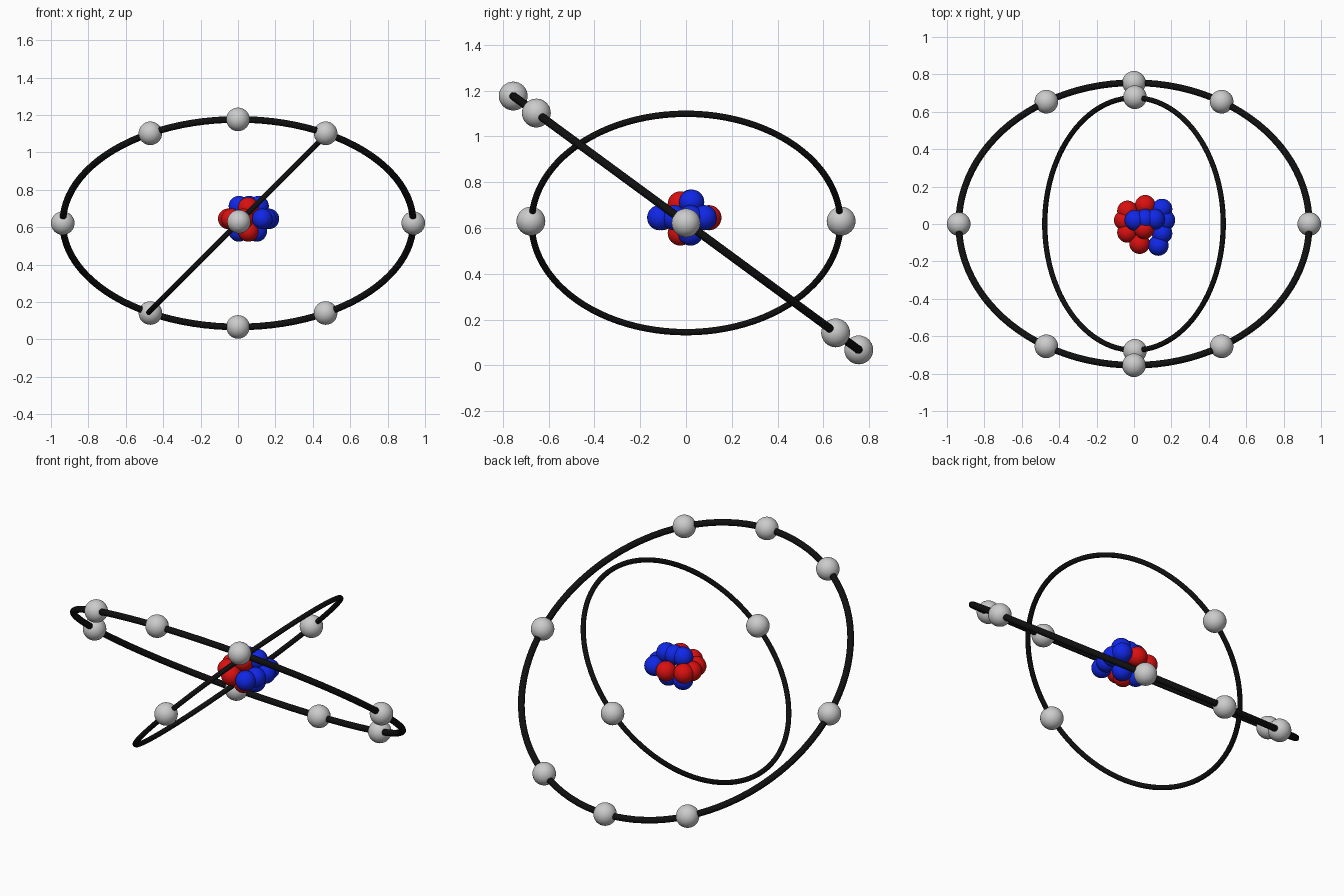
import bpy
from math import radians, cos, sin

if "Cube" in bpy.data.objects:
    bpy.data.objects.remove(bpy.data.objects["Cube"])

CZ = 0.622
TILT = radians(-36.3)


def material(name, rgb):
    m = bpy.data.materials.new(name)
    m.diffuse_color = (*rgb, 1)
    m.use_nodes = True
    m.node_tree.nodes["Principled BSDF"].inputs["Base Color"].default_value = m.diffuse_color
    return m


BLACK = material("black", (0.005, 0.005, 0.005))
RED = material("red", (0.7, 0.005, 0.005))
BLUE = material("blue", (0.005, 0.02, 0.8))


def finish(name, mat):
    ob = bpy.context.object
    ob.name = name
    if mat:
        ob.data.materials.append(mat)
    bpy.ops.object.shade_smooth()


def ball(name, loc, r, mat=None):
    bpy.ops.mesh.primitive_uv_sphere_add(segments=32, ring_count=16, radius=r, location=loc)
    finish(name, mat)


def orbit(name, major, minor, rot):
    bpy.ops.mesh.primitive_torus_add(major_segments=96, minor_segments=16, major_radius=major,
                                     minor_radius=minor, location=(0, 0, CZ), rotation=rot)
    finish(name, BLACK)


# Two tilted orbit rings
orbit("outer_orbit", 0.937, 0.018, (TILT, 0, 0))
orbit("inner_orbit", 0.675, 0.014, (0, radians(-45), 0))

# Eight electrons on the outer orbit
for a in (0, 60, 90, 120, 180, 240, 270, 300):
    x, v = 0.937 * cos(radians(a)), 0.937 * sin(radians(a))
    ball("outer_electron", (x, v * cos(TILT), CZ + v * sin(TILT)), 0.063)

# Two electrons on the inner orbit
for s in (-1, 1):
    ball("inner_electron", (0.005, s * 0.678, CZ + 0.008), 0.063)

# Nucleus: a flat cluster of protons and neutrons
R = 0.055
protons = [(0.06, 0.1, 0.645), (-0.035, 0.07, 0.645), (-0.052, 0.02, 0.645),
           (-0.035, -0.045, 0.645), (0.03, -0.105, 0.645),
           (0.055, -0.025, 0.705), (0.055, -0.025, 0.578)]
neutrons = [(0.15, 0.08, 0.645), (0.165, 0.02, 0.645), (0.15, -0.05, 0.645),
            (0.13, -0.115, 0.645), (0.005, 0.02, 0.713), (0.06, 0.025, 0.713),
            (0.11, 0.025, 0.713), (0.005, 0.02, 0.578), (0.1, 0.02, 0.578)]
for p in protons:
    ball("proton", p, R, RED)
for p in neutrons:
    ball("neutron", p, R, BLUE)
